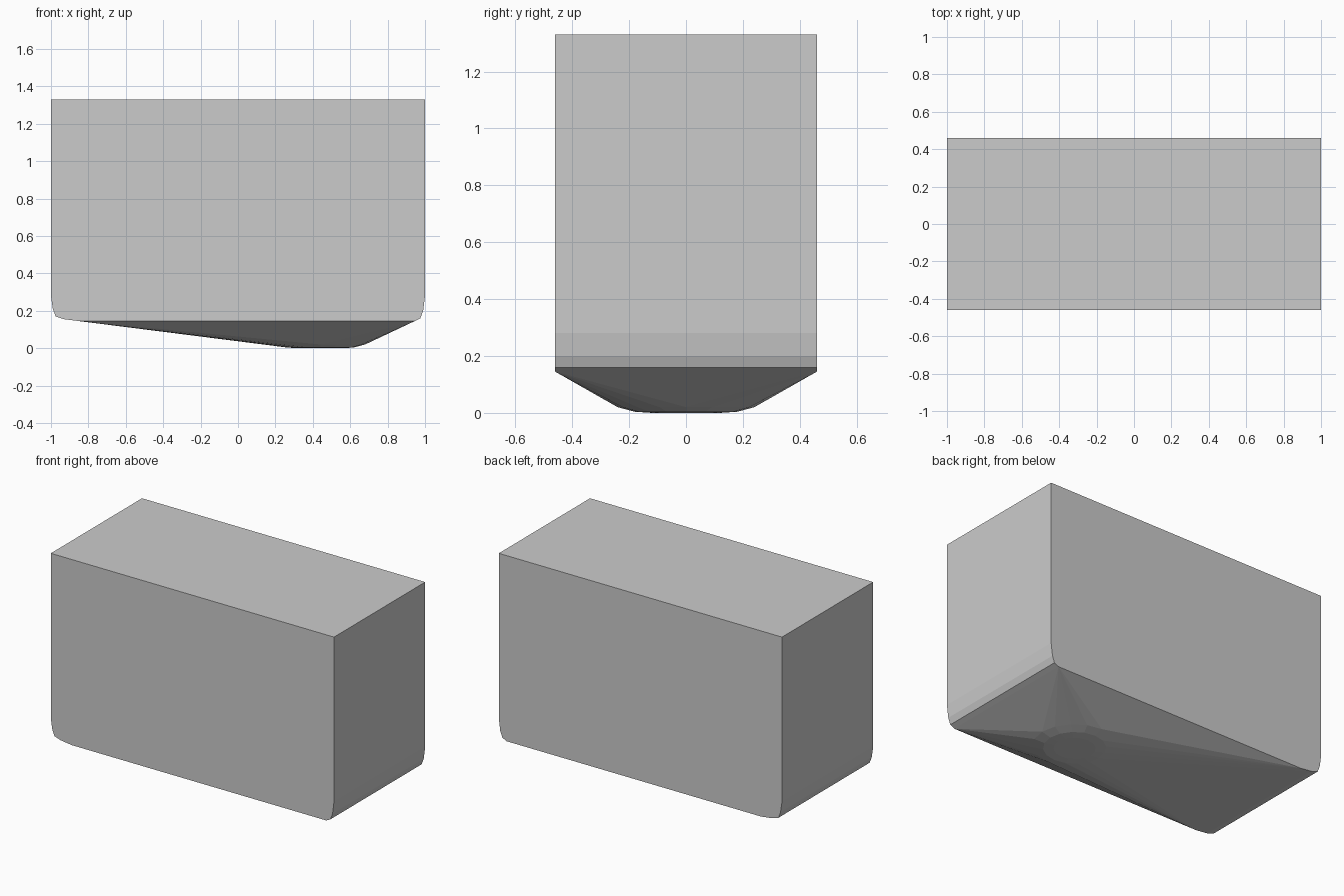
import bpy, bmesh
from math import cos, sin, tau

if "Cube" in bpy.data.objects:
    bpy.data.objects.remove(bpy.data.objects["Cube"])

bm = bmesh.new()

# Body: rounded-bottom side profile (x, z) extruded along y
profile = [(-1, 1.33), (-1, 0.28), (-0.99, 0.21), (-0.975, 0.17), (-0.93, 0.155),
           (-0.85, 0.145), (0.945, 0.145), (0.975, 0.16), (0.99, 0.2), (1, 0.28), (1, 1.33)]
for x, z in profile:
    for y in (-0.46, 0.46):
        bm.verts.new((x, y, z))

# Foot: shallow round pad, offset to the right
for radius, z in ((0.24, 0.02), (0.18, 0.004), (0.12, 0)):
    for i in range(16):
        a = tau * i / 16
        bm.verts.new((0.44 + radius * cos(a), radius * sin(a), z))

# Wrap everything in one convex skin
hull = bmesh.ops.convex_hull(bm, input=bm.verts[:])
loose = {g for g in hull["geom_interior"] + hull["geom_unused"] if isinstance(g, bmesh.types.BMVert)}
bmesh.ops.delete(bm, geom=list(loose), context='VERTS')
bmesh.ops.dissolve_limit(bm, angle_limit=0.002, verts=bm.verts[:], edges=bm.edges[:])
bmesh.ops.recalc_face_normals(bm, faces=bm.faces[:])

mesh = bpy.data.meshes.new("hull_body")
bm.to_mesh(mesh)
bm.free()
body = bpy.data.objects.new("hull_body", mesh)
bpy.context.collection.objects.link(body)
